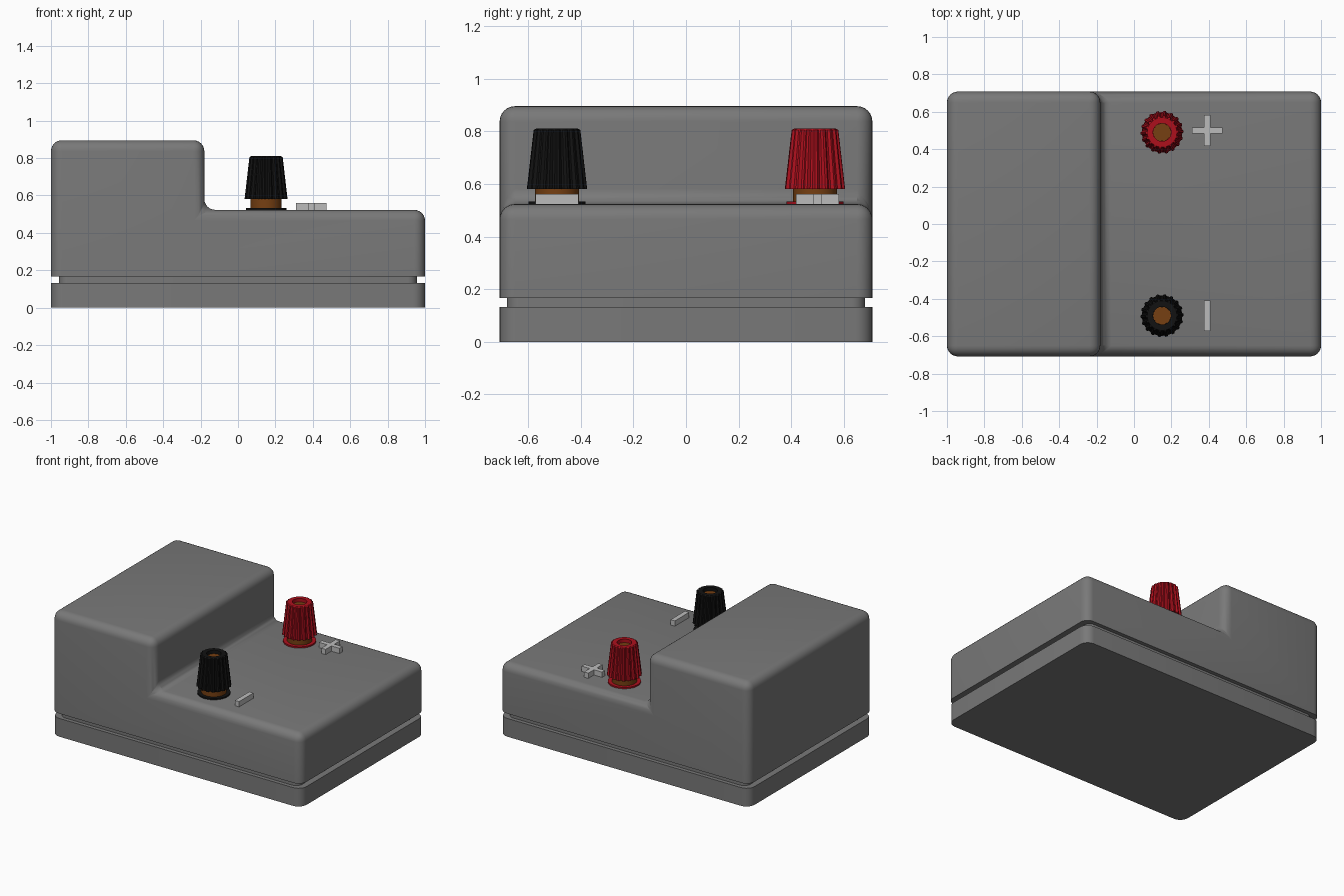
import bpy, bmesh
from math import cos, sin, pi, radians

if "Cube" in bpy.data.objects:
    bpy.data.objects.remove(bpy.data.objects["Cube"])


def material(name, rgb):
    m = bpy.data.materials.new(name)
    m.diffuse_color = (*rgb, 1)
    m.use_nodes = True
    m.node_tree.nodes["Principled BSDF"].inputs["Base Color"].default_value = m.diffuse_color
    return m


CASE = material("case_grey", (0.19, 0.19, 0.19))
MARK = material("mark_grey", (0.5, 0.5, 0.5))
RED = material("red", (0.42, 0.005, 0.012))
BLACK = material("black", (0.006, 0.006, 0.006))
COPPER = material("copper", (0.18, 0.05, 0.006))


def finish(bm, name, mat, smooth=30):
    bmesh.ops.recalc_face_normals(bm, faces=bm.faces)
    me = bpy.data.meshes.new(name)
    bm.to_mesh(me)
    bm.free()
    ob = bpy.data.objects.new(name, me)
    bpy.context.collection.objects.link(ob)
    me.materials.append(mat)
    if smooth:
        bpy.ops.object.select_all(action='DESELECT')
        ob.select_set(True)
        bpy.context.view_layer.objects.active = ob
        bpy.ops.object.shade_smooth_by_angle(angle=radians(smooth))
    return ob


def extrude(points, vec):
    """Flat outline of 3D points pushed along vec into a solid."""
    bm = bmesh.new()
    face = bm.faces.new([bm.verts.new(p) for p in points])
    new = bmesh.ops.extrude_face_region(bm, geom=[face])["geom"]
    bmesh.ops.translate(bm, vec=vec, verts=[v for v in new if isinstance(v, bmesh.types.BMVert)])
    bmesh.ops.recalc_face_normals(bm, faces=bm.faces)
    return bm


def bevel(bm, edges, radius):
    bmesh.ops.bevel(bm, geom=edges, offset=radius, segments=6, profile=0.5,
                    affect='EDGES', clamp_overlap=True)


def slab(name, hx, hy, z0, z1, radius):
    """Plate with rounded vertical corners."""
    bm = extrude([(-hx, -hy, z0), (hx, -hy, z0), (hx, hy, z0), (-hx, hy, z0)], (0, 0, z1 - z0))
    bevel(bm, [e for e in bm.edges if abs(e.verts[0].co.z - e.verts[1].co.z) > 0.01], radius)
    finish(bm, name, CASE)


# Case: base plate, recessed seam, stepped upper shell
HX, HY, STEP_X, LOW, TOP = 1.0, 0.708, -0.18, 0.523, 0.895
slab("base_plate", HX, HY, 0, 0.132, 0.065)
slab("recessed_seam", HX - 0.043, HY - 0.028, 0.12, 0.18, 0.05)
profile = [(-HX, 0.167), (HX, 0.167), (HX, LOW), (STEP_X, LOW), (STEP_X, TOP), (-HX, TOP)]
shell = extrude([(x, -HY, z) for x, z in profile], (0, 2 * HY, 0))
bevel(shell, [e for e in shell.edges if max(v.co.z for v in e.verts) > 0.2], 0.058)
finish(shell, "stepped_shell", CASE)


def lathe(name, cx, cy, rings, mat, n=48, teeth=None, smooth=30):
    """Rings of (radius, z, ribbed) joined into a closed turned part."""
    bm = bmesh.new()
    if teeth:
        n = teeth * 4
    loops = []
    for r, z, ribbed in rings:
        loop = []
        for i in range(n):
            rr = r * 0.91 if ribbed and i % 4 >= 2 else r
            a = 2 * pi * i / n
            loop.append(bm.verts.new((cx + rr * cos(a), cy + rr * sin(a), z)))
        loops.append(loop)
    for lo, hi in zip(loops, loops[1:]):
        for i in range(n):
            j = (i + 1) % n
            bm.faces.new((lo[i], lo[j], hi[j], hi[i]))
    bm.faces.new(loops[0])
    bm.faces.new(loops[-1])
    return finish(bm, name, mat, smooth)


def terminal(prefix, y, mat):
    x = 0.15
    lathe(prefix + "_washer", x, y, [(0.108, 0.515, 0), (0.108, 0.533, 0)], mat)
    lathe(prefix + "_stud", x, y, [(0.083, 0.52, 0), (0.083, 0.585, 0)], COPPER)
    # Tapered ribbed grip with a hollow top
    lathe(prefix + "_knob", x, y, [(0.115, 0.58, 1), (0.089, 0.805, 1), (0.079, 0.81, 0),
                                   (0.048, 0.81, 0), (0.048, 0.775, 0)], mat, teeth=18, smooth=None)
    lathe(prefix + "_pin", x, y, [(0.0475, 0.77, 0), (0.0475, 0.785, 0)], COPPER)


terminal("positive", 0.49, RED)
terminal("negative", -0.49, BLACK)

# Raised polarity marks
MX, L, W = 0.392, 0.082, 0.017
plus = [(-W, -L), (W, -L), (W, -W), (L, -W), (L, W), (W, W),
        (W, L), (-W, L), (-W, W), (-L, W), (-L, -W), (-W, -W)]
minus = [(-W, -L), (W, -L), (W, L), (-W, L)]
for name, outline, y in (("plus_mark", plus, 0.5), ("minus_mark", minus, -0.49)):
    finish(extrude([(MX + a, y + b, 0.515) for a, b in outline], (0, 0, 0.046)), name, MARK, None)
